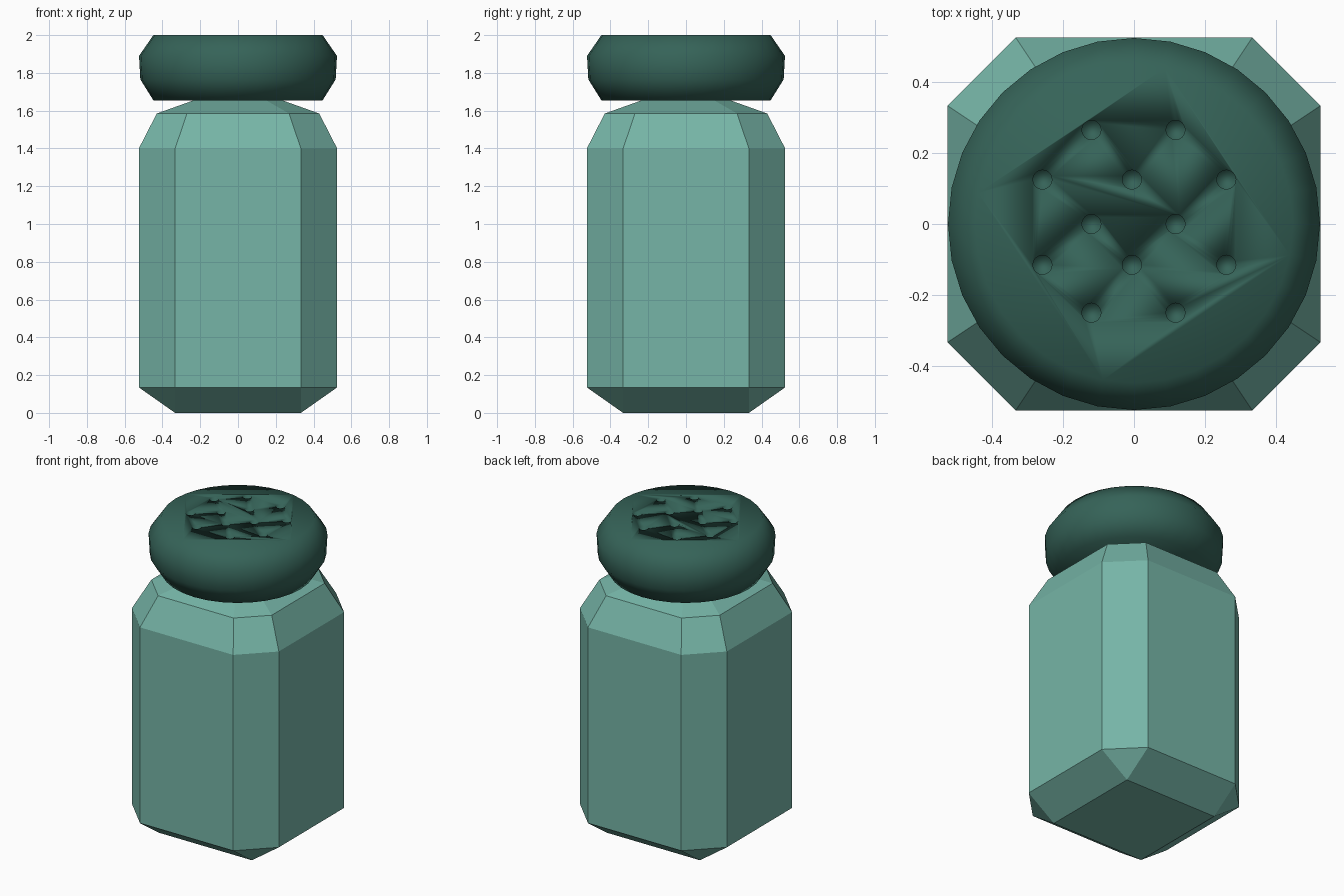
import bpy, bmesh, math

if "Cube" in bpy.data.objects:
    bpy.data.objects.remove(bpy.data.objects["Cube"])


def material(name, color):
    m = bpy.data.materials.new(name)
    m.diffuse_color = (*color, 1)
    m.use_nodes = True
    m.node_tree.nodes["Principled BSDF"].inputs["Base Color"].default_value = m.diffuse_color
    return m


def finish(bm, name, mat=None, smooth=False):
    bmesh.ops.recalc_face_normals(bm, faces=bm.faces[:])
    me = bpy.data.meshes.new(name)
    bm.to_mesh(me)
    bm.free()
    if mat:
        me.materials.append(mat)
    for p in me.polygons:
        p.use_smooth = smooth
    ob = bpy.data.objects.new(name, me)
    bpy.context.collection.objects.link(ob)
    return ob


def loft(rings):
    bm = bmesh.new()
    loops = [[bm.verts.new(p) for p in r] for r in rings]
    for a, b in zip(loops, loops[1:]):
        n = len(a)
        for i in range(n):
            j = (i + 1) % n
            bm.faces.new((a[i], a[j], b[j], b[i]))
    bm.faces.new(loops[0])
    bm.faces.new(loops[-1])
    return bm


def octagon(h, c, z):
    # square of half-width h with corners cut at c
    return [(x, y, z) for x, y in ((h, -c), (h, c), (c, h), (-c, h),
                                   (-h, c), (-h, -c), (-c, -h), (c, -h))]


def circle(r, z, n=32):
    return [(r * math.cos(2 * math.pi * i / n), r * math.sin(2 * math.pi * i / n), z)
            for i in range(n)]


glass = material("pale_green", (0.18, 0.46, 0.385))
dark = material("dark_green", (0.036, 0.125, 0.098))

# Faceted body: square foot, chamfered sides, sloping shoulder
bm = loft([octagon(0.333, 0.333, 0), octagon(0.525, 0.333, 0.135),
           octagon(0.525, 0.333, 1.40), octagon(0.43, 0.27, 1.585),
           octagon(0.22, 0.14, 1.66)])
bmesh.ops.remove_doubles(bm, verts=bm.verts[:], dist=1e-4)
body = finish(bm, "shaker_body", glass)

# Rounded lid
lid = finish(loft([circle(0.448, 1.655), circle(0.517, 1.765),
                   circle(0.524, 1.89), circle(0.448, 2.0)]), "shaker_lid", dark, True)

# Pouring holes in staggered rows
rows = [(0.265, (-0.12, 0.117)), (0.125, (-0.258, -0.006, 0.26)), (0.0, (-0.12, 0.117)),
        (-0.115, (-0.258, -0.006, 0.26)), (-0.25, (-0.12, 0.117))]
bm = bmesh.new()
for y, xs in rows:
    for x in xs:
        r = bmesh.ops.create_cone(bm, cap_ends=True, segments=16, radius1=0.027,
                                  radius2=0.027, depth=0.08)
        bmesh.ops.translate(bm, verts=r["verts"], vec=(x, y, 2.01))
cutter = finish(bm, "hole_cutter", dark, True)
cutter.hide_render = True

mod = lid.modifiers.new("holes", 'BOOLEAN')
mod.operation = 'DIFFERENCE'
mod.solver = 'EXACT'
mod.object = cutter
bpy.context.view_layer.objects.active = lid
bpy.ops.object.modifier_apply(modifier=mod.name)
bpy.data.objects.remove(cutter)
for p in lid.data.polygons:
    p.use_smooth = True
